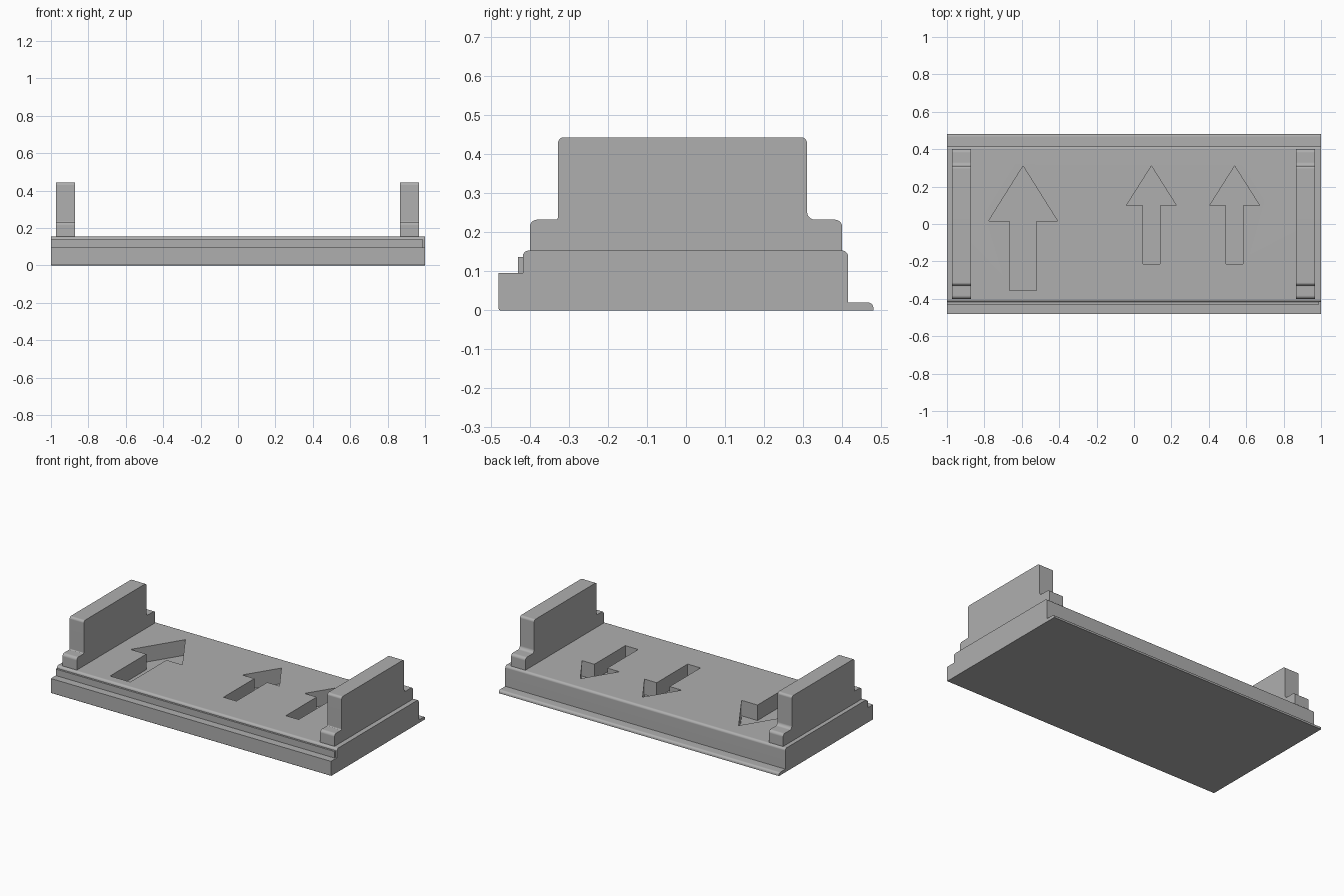
import bpy
import bmesh
import math
from mathutils import Vector

cube = bpy.data.objects.get("Cube")
if cube:
    bpy.data.objects.remove(cube, do_unlink=True)

grey = bpy.data.materials.new("plain grey")
grey.use_nodes = True
GREY = (0.43, 0.43, 0.43, 1)
grey.diffuse_color = GREY
grey.node_tree.nodes["Principled BSDF"].inputs["Base Color"].default_value = GREY

DECK = 0.153
POCKET = 0.10


def rounded(corners, steps=5):
    """Outline from (a, b, radius) corners, each right angle filleted by its radius."""
    out = []
    for i, (a, b, r) in enumerate(corners):
        p = Vector((a, b))
        if r == 0:
            out.append(p)
            continue
        u = (Vector(corners[i - 1][:2]) - p).normalized() * r
        v = (Vector(corners[(i + 1) % len(corners)][:2]) - p).normalized() * r
        for k in range(steps + 1):
            t = math.pi / 2 * k / steps
            out.append(p + u * (1 - math.sin(t)) + v * (1 - math.cos(t)))
    return out


def extrude(name, outline, lo, hi, axis):
    """Solid from an outline, swept from lo to hi along x or z."""
    bm = bmesh.new()
    place = (lambda p: (lo, p[0], p[1])) if axis == "x" else (lambda p: (p[0], p[1], lo))
    face = bm.faces.new([bm.verts.new(place(p)) for p in outline])
    ext = bmesh.ops.extrude_face_region(bm, geom=[face])
    move = Vector((hi - lo, 0, 0)) if axis == "x" else Vector((0, 0, hi - lo))
    moved = [g for g in ext["geom"] if isinstance(g, bmesh.types.BMVert)]
    bmesh.ops.translate(bm, vec=move, verts=moved)
    bmesh.ops.recalc_face_normals(bm, faces=bm.faces)
    mesh = bpy.data.meshes.new(name)
    bm.to_mesh(mesh)
    bm.free()
    mesh.materials.append(grey)
    obj = bpy.data.objects.new(name, mesh)
    bpy.context.collection.objects.link(obj)
    return obj


def select(obj):
    bpy.ops.object.select_all(action="DESELECT")
    obj.select_set(True)
    bpy.context.view_layer.objects.active = obj


def smooth(obj):
    select(obj)
    bpy.ops.object.shade_smooth_by_angle(angle=math.radians(30))
    weighted = obj.modifiers.new("flat_faces", "WEIGHTED_NORMAL")
    weighted.keep_sharp = True


# Base: front ledge, raised deck and thin rear lip
base = extrude("base", rounded([
    (-0.48, 0, 0.005), (0.48, 0, 0), (0.48, 0.02, 0.014), (0.415, 0.02, 0),
    (0.415, DECK, 0.015), (-0.418, DECK, 0.015), (-0.418, 0.095, 0), (-0.48, 0.095, 0),
]), -1, 1, "x")

# Arrow pockets: centre x, head half width, head base y, shaft half width, tail y
arrows = [
    (-0.593, 0.185, 0.015, 0.072, -0.355),
    (0.093, 0.133, 0.10, 0.046, -0.215),
    (0.538, 0.133, 0.10, 0.046, -0.215),
]
TIP = 0.31
for cx, head, neck, shaft, tail in arrows:
    half = [(shaft, tail), (shaft, neck), (head, neck)]
    outline = [(cx + a, b) for a, b in half] + [(cx, TIP)]
    outline += [(cx - a, b) for a, b in reversed(half)]
    cutter = extrude("arrow_cutter", outline, DECK - POCKET, DECK + 0.1, "z")
    cutter.hide_render = True
    cut = base.modifiers.new("arrow_pocket", "BOOLEAN")
    cut.operation = "DIFFERENCE"
    cut.solver = "EXACT"
    cut.object = cutter
    select(base)
    bpy.ops.object.modifier_apply(modifier=cut.name)
    bpy.data.objects.remove(cutter, do_unlink=True)
smooth(base)

# Thin strip along the front of the deck, stopping short at one end
extrude("front_strip", [(-0.43, 0.095), (-0.41, 0.095), (-0.41, 0.137), (-0.43, 0.137)],
        -1, 0.99, "x")

# Stepped end walls
wall_profile = rounded([
    (-0.40, DECK - 0.01, 0), (0.40, DECK - 0.01, 0), (0.40, 0.232, 0.018),
    (0.31, 0.232, 0.02), (0.31, 0.443, 0.015), (-0.328, 0.443, 0.015),
    (-0.328, 0.232, 0.006), (-0.40, 0.232, 0.018),
])
for name, lo, hi in (("right_end_wall", -0.973, -0.871), ("left_end_wall", 0.867, 0.969)):
    smooth(extrude(name, wall_profile, lo, hi, "x"))
